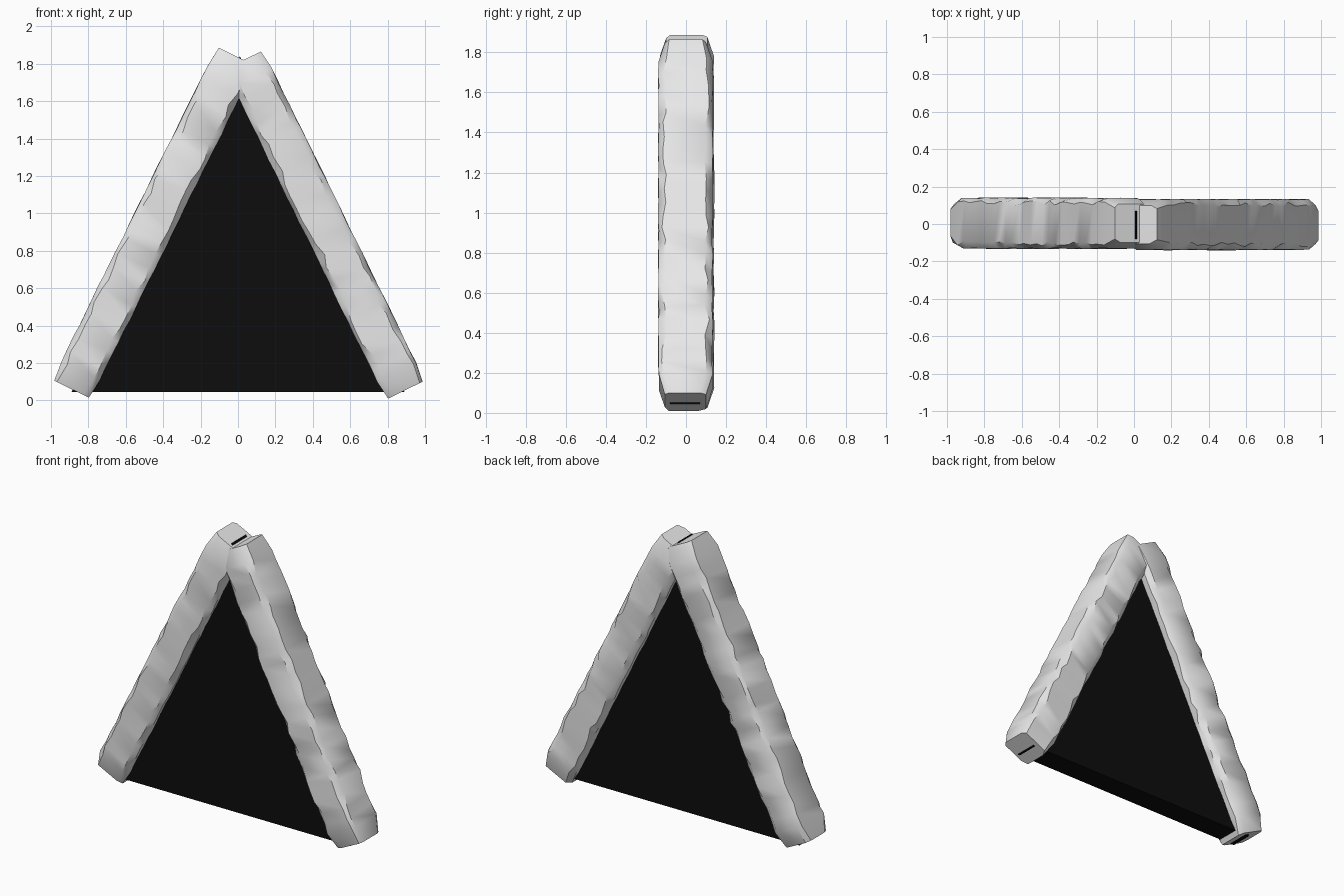
import bpy, bmesh, random
from mathutils import Vector

cube = bpy.data.objects.get("Cube")
if cube:
    bpy.data.objects.remove(cube, do_unlink=True)


def make_material(name, value):
    mat = bpy.data.materials.new(name)
    mat.use_nodes = True
    colour = (value, value, value, 1)
    mat.diffuse_color = colour
    mat.node_tree.nodes["Principled BSDF"].inputs["Base Color"].default_value = colour
    return mat


stone = make_material("pale stone", 0.8)
black = make_material("black", 0.004)


def finish(name, bm, mat):
    bmesh.ops.recalc_face_normals(bm, faces=bm.faces)
    mesh = bpy.data.meshes.new(name)
    bm.to_mesh(mesh)
    bm.free()
    mesh.materials.append(mat)
    obj = bpy.data.objects.new(name, mesh)
    bpy.context.collection.objects.link(obj)
    return obj


def chipped_beam(name, foot, head, seed, half_w=0.118, half_d=0.138, stations=26):
    """Square stone beam whose four long edges are worn by uneven chamfers."""
    rng = random.Random(seed)
    foot, head = Vector(foot), Vector(head)
    axis = (head - foot).normalized()
    depth = Vector((0, 1, 0))
    side = axis.cross(depth)
    length = (head - foot).length
    inset = 0.035
    corners = [(1, 1), (-1, 1), (-1, -1), (1, -1)]
    bm = bmesh.new()
    rings = []
    for i in range(stations + 1):
        t = i / stations
        end = i in (0, stations)
        ring = []
        for n, (sw, sd) in enumerate(corners):
            # each corner gets two points, pulled in by a random chip
            chip_w = rng.uniform(0.015, 0.045)
            chip_d = rng.uniform(0.015, 0.04)
            w, d = half_w, half_d
            if end:
                w, d = w - 0.015, d - inset
            else:
                w -= rng.uniform(0, 0.006)
                d -= rng.uniform(0, 0.006)
            pair = [(w, d - chip_d), (w - chip_w, d)]
            if n % 2:
                pair.reverse()
            along = 0 if i == 0 else length if end else inset + t * (length - 2 * inset)
            if not end and 1 < i < stations - 1:
                along += rng.uniform(-0.015, 0.015)
            for pw, pd in pair:
                ring.append(bm.verts.new(foot + axis * along
                                         + side * pw * sw + depth * pd * sd))
        rings.append(ring)
    for a, b in zip(rings, rings[1:]):
        for k in range(8):
            m = (k + 1) % 8
            bm.faces.new((a[k], a[m], b[m], b[k]))
    bm.faces.new(rings[0])
    bm.faces.new(rings[-1])
    obj = finish(name, bm, stone)
    bpy.ops.object.select_all(action="DESELECT")
    obj.select_set(True)
    bpy.context.view_layer.objects.active = obj
    bpy.ops.object.shade_smooth_by_angle(angle=0.7)


# Two leaning beams meeting at the top
chipped_beam("right_beam", (-0.89, 0.004, 0.06), (-0.01, 0.004, 1.84), 3)
chipped_beam("left_beam", (0.895, -0.003, 0.055), (0.03, -0.003, 1.82), 8)

# Black triangular panel filling the gap, its tips just breaking the beam ends
bm = bmesh.new()
outline = [(-0.89, 0.045), (0.89, 0.045), (0.01, 1.84)]
face = bm.faces.new([bm.verts.new((x, -0.08, z)) for x, z in outline])
grown = bmesh.ops.extrude_face_region(bm, geom=[face])["geom"]
bmesh.ops.translate(bm, vec=(0, 0.15, 0),
                    verts=[g for g in grown if isinstance(g, bmesh.types.BMVert)])
finish("triangular_panel", bm, black)
